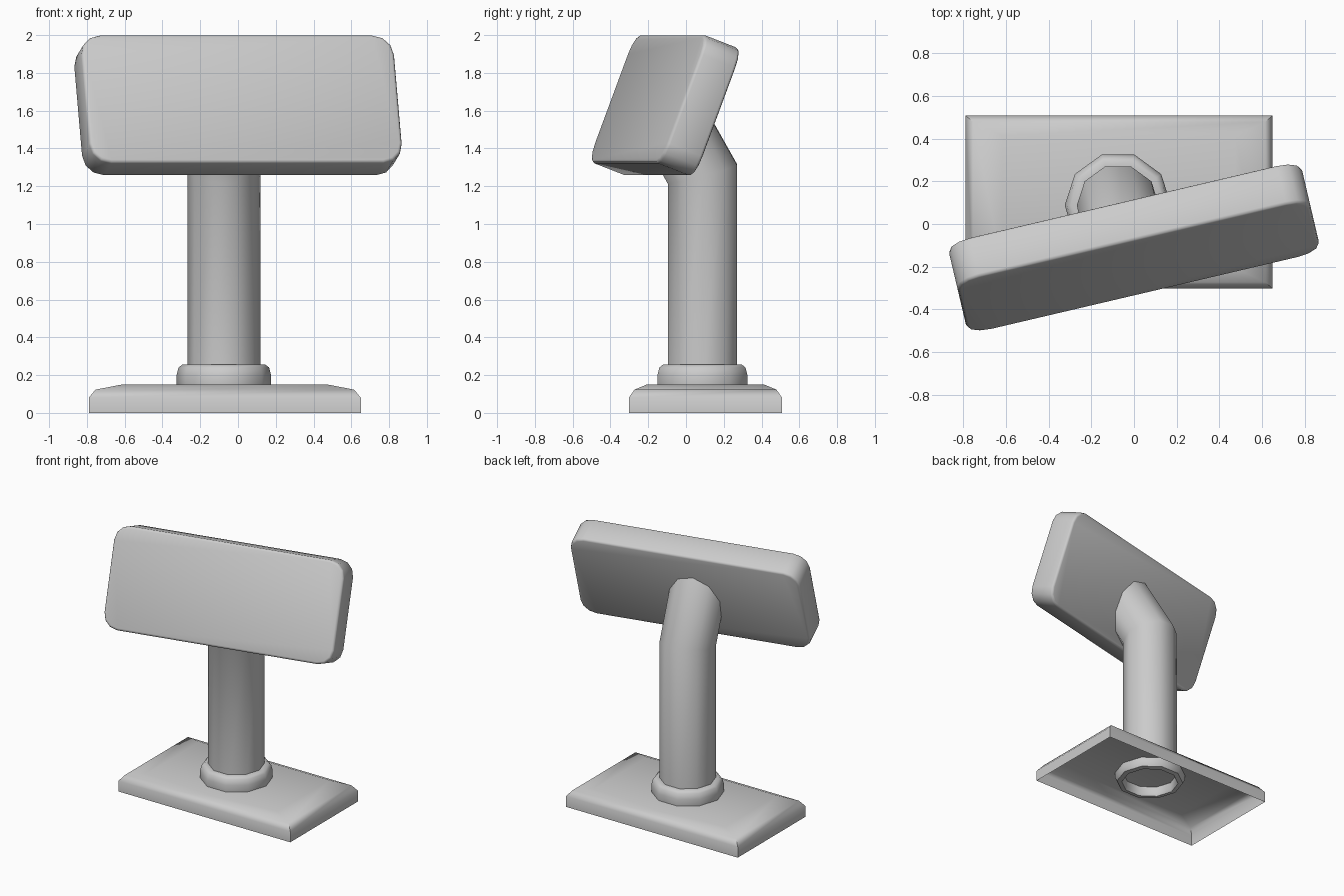
import bpy, bmesh
from math import radians, pi, cos, sin
from mathutils import Vector, Euler

cube = bpy.data.objects.get("Cube")
if cube:
    bpy.data.objects.remove(cube)

grey = bpy.data.materials.new("light grey")
grey.use_nodes = True
grey.diffuse_color = (0.6, 0.6, 0.6, 1)
grey.node_tree.nodes["Principled BSDF"].inputs["Base Color"].default_value = grey.diffuse_color

SIDES = 10
AXIS = Vector((-0.075, 0.087, 0))      # centre line of the post
PANEL_CENTRE = Vector((0, -0.11, 1.628))
PANEL_TURN = Euler((radians(-20.8), 0, radians(13.2)))


def finish(name, bm, angle):
    bmesh.ops.recalc_face_normals(bm, faces=bm.faces)
    mesh = bpy.data.meshes.new(name)
    bm.to_mesh(mesh)
    bm.free()
    mesh.materials.append(grey)
    ob = bpy.data.objects.new(name, mesh)
    bpy.context.collection.objects.link(ob)
    bpy.ops.object.select_all(action='DESELECT')
    ob.select_set(True)
    bpy.context.view_layer.objects.active = ob
    bpy.ops.object.shade_smooth_by_angle(angle=radians(angle))
    return ob


def loft(name, rings, angle, cap_top=False, closed=False):
    """Join matching rings of points with quads."""
    bm = bmesh.new()
    loops = [[bm.verts.new(p) for p in ring] for ring in rings]
    pairs = list(zip(loops, loops[1:]))
    if closed:
        pairs.append((loops[-1], loops[0]))
    for low, high in pairs:
        n = len(low)
        for i in range(n):
            j = (i + 1) % n
            bm.faces.new((low[i], low[j], high[j], high[i]))
    if cap_top:
        bm.faces.new(loops[-1])
    return finish(name, bm, angle)


def circle(radius, z):
    return [AXIS + Vector((radius * cos(2 * pi * i / SIDES),
                           radius * sin(2 * pi * i / SIDES), z)) for i in range(SIDES)]


def slide(points, direction, origin, normal):
    """Move points along a direction until they lie on a plane."""
    return [p + direction * ((origin - p).dot(normal) / direction.dot(normal)) for p in points]


# Base plate: open underneath, with a rounded upper rim
def rectangle(inset_x, inset_y, z):
    x, y = 0.72 - inset_x, 0.406 - inset_y
    return [(-0.07 + sx * x, 0.103 + sy * y, z)
            for sx, sy in ((-1, -1), (1, -1), (1, 1), (-1, 1))]


loft("base_plate", [rectangle(0, 0, 0), rectangle(0, 0, 0.08), rectangle(0.035, 0.03, 0.123),
                    rectangle(0.175, 0.095, 0.15)], 50, cap_top=True)

# Collar ring around the foot of the post
collar = [(0.2, 0.08), (0.235, 0.085), (0.25, 0.115), (0.25, 0.2),
          (0.24, 0.24), (0.22, 0.255), (0.19, 0.255), (0.19, 0.1)]
loft("collar", [circle(r, z) for r, z in collar], 50, closed=True)

# Post with a mitred elbow that ends inside the panel
up = Vector((0, 0, 1))
lean = Vector((0.114, -0.487, 0.866)).normalized()
foot = circle(0.193, 0.15)
elbow = slide(foot, up, AXIS + up * 1.265, (up + lean).normalized())
panel_normal = PANEL_TURN.to_matrix() @ Vector((0, 1, 0))
tip = slide(elbow, lean, PANEL_CENTRE, panel_normal)
loft("post", [foot, elbow, tip], 40, cap_top=True)

# Tilted panel: a slab with rounded outline corners and softened rims
bm = bmesh.new()
bmesh.ops.create_cube(bm, size=1)
bmesh.ops.scale(bm, vec=(1.7, 0.205, 0.724), verts=bm.verts)
corners = [e for e in bm.edges if abs(e.verts[0].co.y - e.verts[1].co.y) > 0.1]
bmesh.ops.bevel(bm, geom=corners, offset=0.11, segments=3, profile=0.5, affect='EDGES')
rims = [e for e in bm.edges if abs(e.verts[0].co.y - e.verts[1].co.y) < 0.01]
bmesh.ops.bevel(bm, geom=rims, offset=0.016, segments=2, profile=0.5, affect='EDGES')
panel = finish("panel", bm, 60)
panel.location = PANEL_CENTRE
panel.rotation_euler = PANEL_TURN
